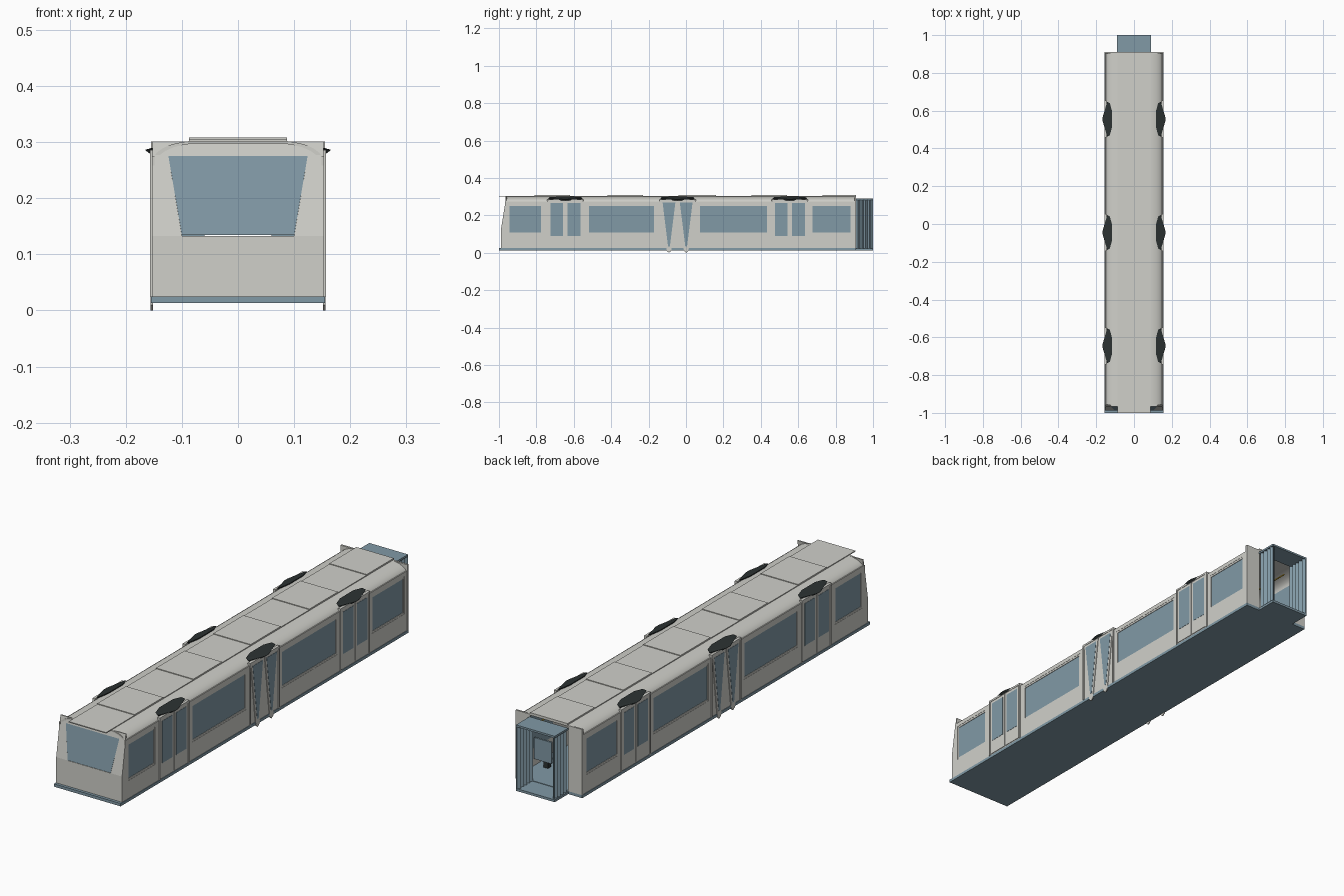
import bpy, bmesh, math
from mathutils import Vector

if "Cube" in bpy.data.objects:
    bpy.data.objects.remove(bpy.data.objects["Cube"])

def mat(name, c):
    m = bpy.data.materials.new(name)
    m.diffuse_color = (*c, 1)
    m.use_nodes = True
    m.node_tree.nodes["Principled BSDF"].inputs["Base Color"].default_value = m.diffuse_color
    return m

WHITE = mat("off_white_paint", (0.63, 0.63, 0.59))
BLUE = mat("blue_grey_glass", (0.22, 0.32, 0.38))
DARK = mat("dark_plastic", (0.025, 0.032, 0.032))
YELLOW = mat("yellow_rail", (0.7, 0.45, 0.04))

def finish(name, bm, m):
    bmesh.ops.recalc_face_normals(bm, faces=bm.faces)
    me = bpy.data.meshes.new(name)
    bm.to_mesh(me)
    bm.free()
    me.materials.append(m)
    ob = bpy.data.objects.new(name, me)
    bpy.context.collection.objects.link(ob)
    return ob

def prism(name, pts, ext, m):
    """Extrude a flat polygon along a vector."""
    bm = bmesh.new()
    f = bm.faces.new([bm.verts.new(p) for p in pts])
    r = bmesh.ops.extrude_face_region(bm, geom=[f])
    bmesh.ops.translate(bm, vec=Vector(ext),
                        verts=[v for v in r["geom"] if isinstance(v, bmesh.types.BMVert)])
    if len(bm.faces) == len(pts) + 1:      # keep the starting cap
        bm.faces.new([v for v in f.verts])
    return finish(name, bm, m)

def box(name, x0, x1, y0, y1, z0, z1, m):
    return prism(name, [(x0, y0, z0), (x1, y0, z0), (x1, y1, z0), (x0, y1, z0)],
                 (0, 0, z1 - z0), m)

def side(name, s, yz, x, t, m):
    """Panel on the side wall, outline in y and z, outer face at x."""
    return prism(name, [(s * (x - t), y, z) for y, z in yz], (s * t, 0, 0), m)

def rect(y0, y1, z0, z1):
    return [(y0, z0), (y1, z0), (y1, z1), (y0, z1)]

def front_y(z):
    return -0.988 if z < 0.133 else -0.988 + (z - 0.133) * 0.16

def front(name, xz, m, t=0.005):
    return prism(name, [(x, front_y(z), z) for x, z in xz], (0, t, 0), m)

BACK = 0.91
WINDOWS = [(-0.95, -0.77), (-0.525, -0.165), (0.07, 0.44), (0.67, 0.885)]
DOORS = [-0.645, -0.045, 0.555]

# floor slab
box("floor_slab", -0.155, 0.155, -1, BACK, 0.013, 0.025, BLUE)

# roof shell with rounded shoulders
half = [(0.153, 0.262), (0.151, 0.272), (0.145, 0.281), (0.134, 0.289),
        (0.118, 0.296), (0.1, 0.3), (0.085, 0.302)]
outer = half + [(-x, z) for x, z in reversed(half)]
inner = [(x * 0.97, z - 0.005) for x, z in reversed(outer)]
roof = prism("roof_shell", [(x, -0.965, z) for x, z in outer + inner], (0, BACK + 0.965, 0), WHITE)
roof.select_set(True)
bpy.context.view_layer.objects.active = roof
bpy.ops.object.shade_smooth_by_angle(angle=math.radians(30))

# roof walkway panels, alternately raised
cuts = [-1, -0.81, -0.62, -0.42, -0.23, -0.04, 0.16, 0.35, 0.54, 0.73, BACK]
for i, (a, b) in enumerate(zip(cuts, cuts[1:])):
    box("roof_panel", -0.087, 0.087, a, b, 0.301, 0.305 + 0.003 * (i % 2), WHITE)

# front end
front("front_lower_panel", [(-0.15, 0.025), (0.15, 0.025), (0.15, 0.133), (-0.15, 0.133)], WHITE)
front("windscreen", [(-0.1, 0.134), (0.1, 0.134), (0.124, 0.275), (-0.124, 0.275)], BLUE, 0.004)
front("front_header", [(-0.152, 0.275), (0.152, 0.275), (0.152, 0.301), (-0.152, 0.301)], WHITE)

for s in (1, -1):
    front("windscreen_pillar", [(s * 0.1, 0.133), (s * 0.152, 0.133),
                                (s * 0.152, 0.275), (s * 0.124, 0.275)], WHITE)
    # rear end wall beside the gangway
    box("rear_wall", s * 0.088, s * 0.155, BACK - 0.008, BACK, 0.025, 0.301, WHITE)

    # lower and upper wall strips
    side("wall_skirt", s, rect(-0.988, BACK, 0.025, 0.1), 0.153, 0.004, WHITE)
    side("wall_header", s, rect(-0.968, BACK, 0.258, 0.275), 0.153, 0.004, WHITE)

    # front corner post follows the windscreen slope
    side("corner_post", s, [(-0.988, 0.1), (-0.95, 0.1), (-0.95, 0.275),
                            (front_y(0.275), 0.275), (-0.988, 0.133)], 0.153, 0.004, WHITE)

    # posts between the windows
    edges = [(a[1], b[0]) for a, b in zip(WINDOWS, WINDOWS[1:])] + [(0.885, BACK)]
    for a, b in edges:
        side("wall_post", s, rect(a, b, 0.1, 0.258), 0.153, 0.004, WHITE)

    # side windows, set back inside a thin frame
    for a, b in WINDOWS:
        side("side_window", s, rect(a, b, 0.1, 0.258), 0.15, 0.002, BLUE)
        for r in (rect(a, b, 0.1, 0.108), rect(a, b, 0.25, 0.258),
                  rect(a, a + 0.006, 0.1, 0.258), rect(b - 0.006, b, 0.1, 0.258)):
            side("window_frame", s, r, 0.152, 0.002, WHITE)

    for c in DOORS:
        # door surround
        for y in (c - 0.098, c + 0.092):
            side("door_post", s, rect(y, y + 0.006, 0.025, 0.285), 0.157, 0.008, WHITE)
        side("door_lintel", s, rect(c - 0.098, c + 0.098, 0.278, 0.286), 0.157, 0.012, WHITE)
        for d in (-0.046, 0.046):
            y = c + d
            if c == -0.045:
                # tapered leaves of the middle door
                side("middle_door_leaf", s, [(y - 0.045, 0.278), (y - 0.012, 0.01), (y, 0),
                                             (y + 0.012, 0.01), (y + 0.045, 0.278)],
                     0.1555, 0.004, WHITE)
                side("middle_door_glass", s, [(y - 0.034, 0.268), (y - 0.005, 0.035),
                                              (y + 0.005, 0.035), (y + 0.034, 0.268)],
                     0.1565, 0.002, BLUE)
            else:
                side("door_leaf", s, rect(y - 0.044, y + 0.044, 0.03, 0.278), 0.1555, 0.004, WHITE)
                side("door_glass", s, rect(y - 0.034, y + 0.034, 0.09, 0.267), 0.1565, 0.002, BLUE)

        # dark pod above the door
        bm = bmesh.new()
        for x, dy, z in [(0.117, 0.045, 0.3), (0.128, 0.085, 0.297), (0.142, 0.092, 0.291),
                         (0.166, 0.01, 0.286), (0.117, 0.045, 0.294), (0.14, 0.07, 0.277),
                         (0.155, 0.03, 0.278)]:
            for k in (-1, 1):
                bm.verts.new((s * x, c + k * dy, z))
        bmesh.ops.convex_hull(bm, input=bm.verts)
        finish("door_pod", bm, DARK)

    # pleated gangway side
    zig = [(s * (0.09 if i % 2 else 0.078), BACK + i * 0.01) for i in range(10)]
    loop = zig + [(x - s * 0.004, y) for x, y in reversed(zig)]
    prism("gangway_bellows", [(x, y, 0.022) for x, y in loop], (0, 0, 0.262), BLUE)

    # interior seats and hand rail
    for a, b in WINDOWS:
        n = max(1, int((b - a) / 0.11))
        for i in range(n):
            y = a + (i + 0.5) * (b - a) / n
            box("seat", s * 0.06, s * 0.14, y - 0.03, y + 0.03, 0.06, 0.075, BLUE)
            box("seat_back", s * 0.06, s * 0.14, y + 0.022, y + 0.03, 0.075, 0.15, BLUE)
            box("seat_leg", s * 0.09, s * 0.11, y - 0.01, y + 0.01, 0.025, 0.06, DARK)
    box("hand_rail", s * 0.07, s * 0.074, -0.85, 0.88, 0.255, 0.259, YELLOW)
    for c in DOORS:
        for d in (-0.11, 0.11):
            box("grab_pole", s * 0.07, s * 0.074, c + d - 0.002, c + d + 0.002, 0.025, 0.297, YELLOW)

# gangway floor and roof
box("gangway_floor", -0.09, 0.09, BACK, 1, 0.013, 0.023, BLUE)
box("gangway_roof", -0.09, 0.09, BACK, 1, 0.282, 0.29, BLUE)
